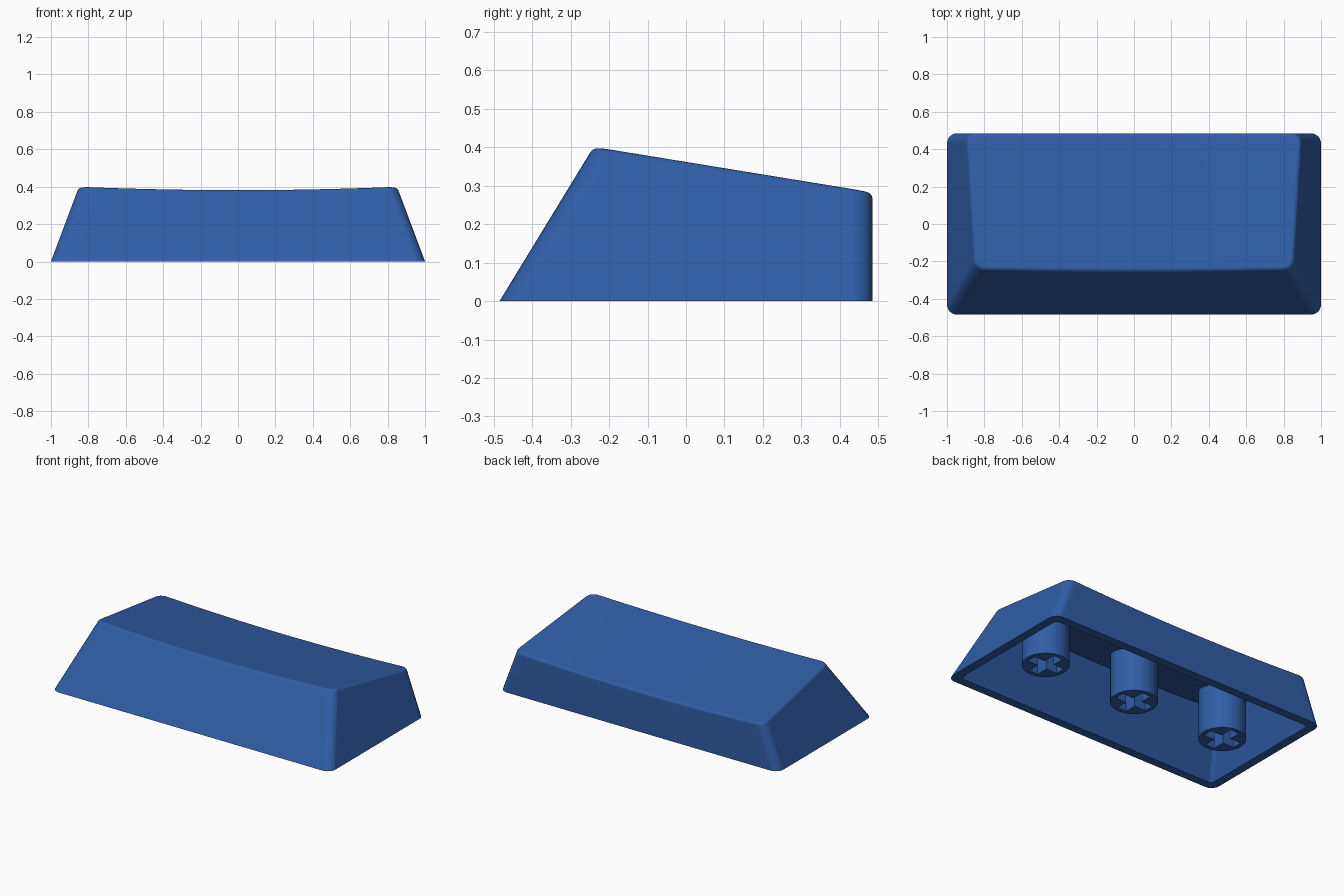
import bpy, bmesh, math

if "Cube" in bpy.data.objects:
    bpy.data.objects.remove(bpy.data.objects["Cube"], do_unlink=True)

# Material
blue = bpy.data.materials.new("royal blue plastic")
blue.use_nodes = True
COLOUR = (0.03, 0.11, 0.385, 1)
blue.diffuse_color = COLOUR
blue.node_tree.nodes["Principled BSDF"].inputs["Base Color"].default_value = COLOUR

WALL, ROOF, CORNER, EDGE = 0.055, 0.05, 0.055, 0.015
ARC, SPAN = 6, 24


def top_z(x, y):
    """Sloping top with a shallow dish across the width."""
    return 0.401 - 0.166 * (y + 0.235) - 0.02 * (1 - (x / 0.85) ** 2)


def outline(z, inset):
    """Rounded rectangle of the tapered body at height z: front half, back half."""
    hx = 1 - 0.375 * z - inset
    y0, y1 = -0.485 + 0.61 * z + inset, 0.485 - inset
    r = max(CORNER - inset, 0.025)
    half = []
    for i in range(ARC + 1):
        a = math.pi / 2 * i / ARC
        half.append((-hx + r - r * math.cos(a), r - r * math.sin(a)))
    half += [((hx - r) * (2 * i / SPAN - 1), 0) for i in range(1, SPAN)]
    half += [(-x, d) for x, d in reversed(half[:ARC + 1])]
    return [(x, y0 + d) for x, d in half], [(x, y1 - d) for x, d in half]


def ring(bm, inset, drop=None):
    """Loop on the floor, or at a set drop below the dished top."""
    rows = []
    for side in (0, 1):
        row = []
        for j in range(2 * ARC + SPAN + 1):
            z = 0.0
            if drop is not None:
                for _ in range(12):
                    x, y = outline(z, inset)[side][j]
                    z = top_z(x, y) - drop
            x, y = outline(z, inset)[side][j]
            row.append(bm.verts.new((x, y, z)))
        rows.append(row)
    return rows


def bridge(bm, a, b):
    n = len(a)
    for i in range(n):
        bm.faces.new((a[i], a[(i + 1) % n], b[(i + 1) % n], b[i]))


def finish(bm, name):
    bmesh.ops.recalc_face_normals(bm, faces=bm.faces)
    mesh = bpy.data.meshes.new(name)
    bm.to_mesh(mesh)
    bm.free()
    mesh.materials.append(blue)
    obj = bpy.data.objects.new(name, mesh)
    bpy.context.collection.objects.link(obj)
    bpy.ops.object.select_all(action='DESELECT')
    obj.select_set(True)
    bpy.context.view_layer.objects.active = obj
    bpy.ops.object.shade_smooth_by_angle(angle=math.radians(35))
    normals = obj.modifiers.new("even_normals", 'WEIGHTED_NORMAL')
    normals.keep_sharp = True
    return obj


# Hollow cap: ceiling, inner wall, rim, outer wall, rounded top edge
bm = bmesh.new()
rings = [ring(bm, WALL, ROOF), ring(bm, WALL), ring(bm, 0)]
for i in range(5):
    a = math.pi / 2 * i / 4
    rings.append(ring(bm, EDGE * (1 - math.cos(a)), EDGE * (1 - math.sin(a))))
loops = [front + back[::-1] for front, back in rings]
for a, b in zip(loops, loops[1:]):
    bridge(bm, a, b)
for front, back in (rings[0], rings[-1]):
    for j in range(len(front) - 1):
        bm.faces.new((front[j], front[j + 1], back[j + 1], back[j]))
finish(bm, "cap_shell")


# Round stems with a cross-shaped socket
def stem(name, cx):
    radius, arm, half, depth, sides = 0.138, 0.11, 0.032, 0.2, 40
    bm = bmesh.new()
    circle = [(cx + radius * math.cos(2 * math.pi * i / sides),
               radius * math.sin(2 * math.pi * i / sides)) for i in range(sides)]
    cross = []
    for k in range(4):
        c, s = round(math.cos(k * math.pi / 2)), round(math.sin(k * math.pi / 2))
        for px, py in ((arm, -half), (arm, half), (half, half)):
            cross.append((cx + c * px - s * py, s * px + c * py))
    low = [bm.verts.new((x, y, 0)) for x, y in circle]
    high = [bm.verts.new((x, y, top_z(x, y) - ROOF + 0.02)) for x, y in circle]
    mouth = [bm.verts.new((x, y, 0)) for x, y in cross]
    end = [bm.verts.new((x, y, depth)) for x, y in cross]
    bridge(bm, low, high)
    bridge(bm, mouth, end)
    bm.faces.new(high)
    bm.faces.new(end)
    rim = [bm.edges.get((l[i], l[(i + 1) % len(l)])) for l in (low, mouth) for i in range(len(l))]
    bmesh.ops.triangle_fill(bm, edges=rim, use_beauty=True, normal=(0, 0, -1))
    finish(bm, name)


for name, x in (("left_stem", 0.665), ("middle_stem", 0), ("right_stem", -0.665)):
    stem(name, x)
